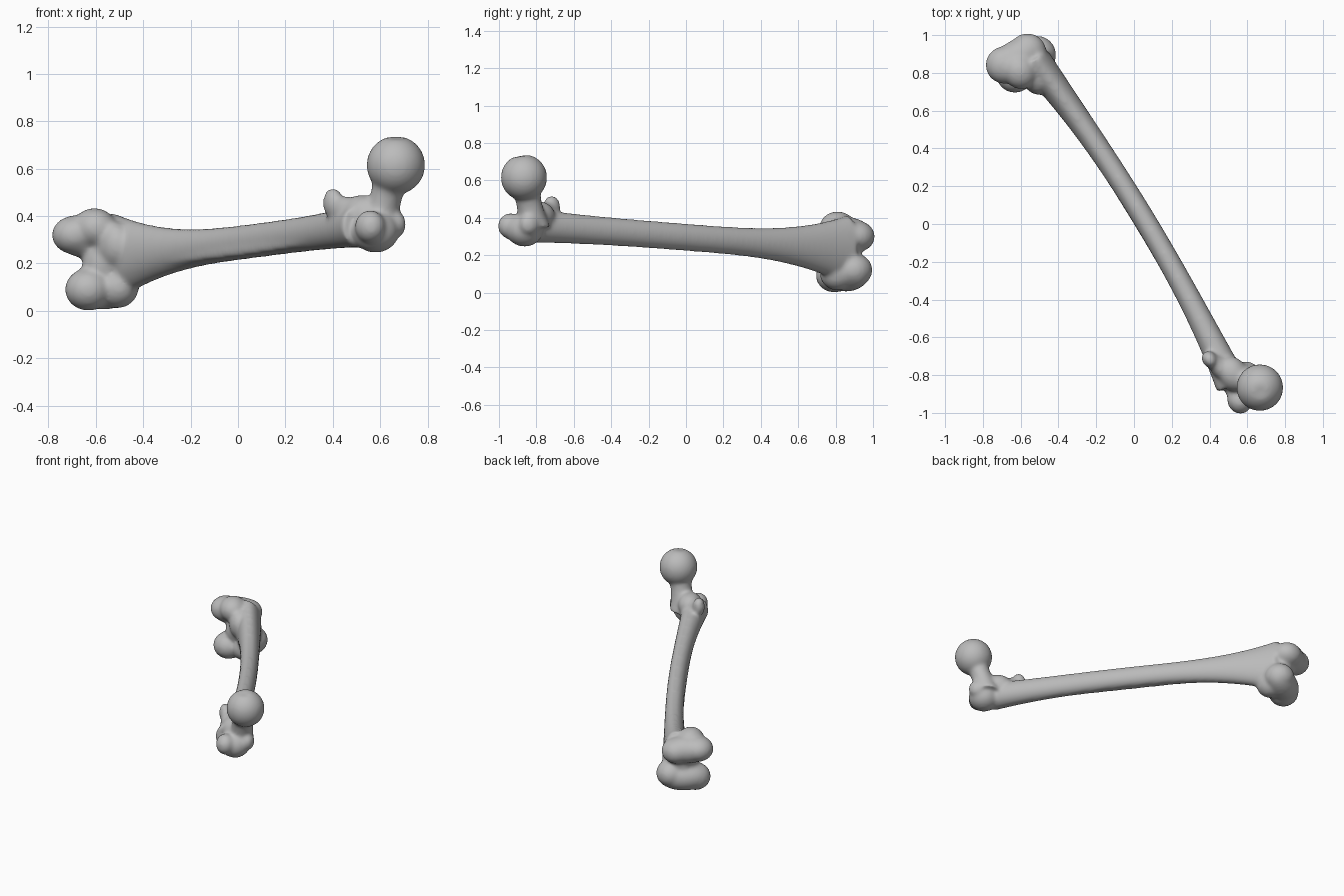
import bpy
import bmesh
import math
from mathutils import Matrix, Vector

cube = bpy.data.objects.get("Cube")
if cube:
    bpy.data.objects.remove(cube, do_unlink=True)

bm = bmesh.new()
ALONG, ACROSS, UP = Matrix.Identity(3)


def blob(along, across, up, radius, width=1, height=1):
    """Rounded lump; along runs knee to hip, across points to the bone's front."""
    place = Matrix.Translation((along, across, up))
    size = Matrix.Diagonal((radius, radius * width, radius * height, 1))
    return bmesh.ops.create_icosphere(bm, subdivisions=4, radius=1, matrix=place @ size)["verts"]


def loft(section, start, end, axis_a, axis_b, steps=24, sides=32):
    """Closed tube; section(s) gives the centre and both radii at s."""
    rings = []
    for step in range(steps + 1):
        centre, radius_a, radius_b = section(start + (end - start) * step / steps)
        ring = []
        for side in range(sides):
            turn = math.tau * side / sides
            offset = axis_a * radius_a * math.cos(turn) + axis_b * radius_b * math.sin(turn)
            ring.append(bm.verts.new(centre + offset))
        rings.append(ring)
    for ring, following in zip(rings, rings[1:]):
        for side in range(sides):
            after = (side + 1) % sides
            bm.faces.new((ring[side], ring[after], following[after], following[side]))
    bm.faces.new(rings[0])
    bm.faces.new(rings[-1])


def shaft_section(s):
    """Gently bowed shaft that flares strongly towards the knee."""
    centre = Vector((s, .065 - .06 * (s + .3) ** 2, .293 + .067 * s))
    flare = abs(s) ** 3
    tall_flare = .11 if s < 0 else .02
    return centre, .059 + .03 * flare, .073 + tall_flare * flare


def ridge_section(s):
    """Low rough line on the lower back of the shaft, fading at both ends."""
    centre, wide, tall = shaft_section(s)
    fade = 1 - (s / .8) ** 2
    centre -= ACROSS * wide * .7 + UP * tall * .5
    return centre, .02 * fade, .03 * fade


def neck_section(s):
    """Neck rising from the hip end to the ball, slimmest halfway."""
    base, top = Vector((1, .045, .35)), Vector((1.09, .075, .61))
    radius = .07 + .02 * (2 * s - 1) ** 2
    return base.lerp(top, s), radius, radius


loft(shaft_section, -1.02, .99, ACROSS, UP)
loft(ridge_section, -.7, .7, ACROSS, UP)
loft(neck_section, 0, 1, ALONG, ACROSS)

# Ball head with a small pit on top
head = blob(along=1.09, across=.08, up=.615, radius=.124)
pit = Vector((1.11, .07, .735))
for vert in head:
    depth = max(0, 1 - (vert.co - pit).length / .04)
    vert.co -= UP * depth * .014

# Large bump at the hip, its back ridge and its front corner
blob(along=1.04, across=.01, up=.335, radius=.1, height=.9)
blob(along=1.09, across=-.05, up=.355, radius=.07, width=.9)
blob(along=1.06, across=.09, up=.365, radius=.06, width=.8)

# Small bump behind the neck and the slope joining them
blob(along=.95, across=0, up=.41, radius=.1, width=.8, height=.8)
blob(along=.88, across=-.04, up=.42, radius=.08, width=.6, height=.8)
blob(along=.82, across=-.06, up=.455, radius=.05, width=.8, height=1.3)

# Upper knee knuckle: long oval, back lobe and side bump
blob(along=-1.07, across=-.04, up=.31, radius=.1, width=1.6, height=.9)
blob(along=-1.08, across=-.11, up=.32, radius=.1, height=.83)
blob(along=-1.07, across=.03, up=.3, radius=.1, height=.85)
blob(along=-1.01, across=-.06, up=.35, radius=.1, width=.9, height=.84)

# Lower knee knuckle: long oval, back lobe and side bump
blob(along=-1.03, across=-.01, up=.1, radius=.1, width=1.7, height=.95)
blob(along=-1.01, across=-.09, up=.09, radius=.1, height=.9)
blob(along=-1.03, across=.07, up=.12, radius=.1, width=.95, height=.9)
blob(along=-.96, across=.02, up=.1, radius=.1, width=.9, height=.9)

# Groove between the knuckles and the swelling behind it
blob(along=-1, across=0, up=.2, radius=.1, width=1.1, height=1.1)
blob(along=-.94, across=-.02, up=.28, radius=.1, width=.65)

# Turn the bone to its diagonal pose
bmesh.ops.recalc_face_normals(bm, faces=bm.faces)
bm.transform(Matrix.Rotation(math.atan2(-.835, .55), 4, "Z"))
mesh = bpy.data.meshes.new("thigh_bone")
bm.to_mesh(mesh)
bm.free()
bone = bpy.data.objects.new("thigh_bone", mesh)
bpy.context.collection.objects.link(bone)

# Fuse the parts into one smooth surface
fuse = bone.modifiers.new("fuse", "REMESH")
fuse.mode = "VOXEL"
fuse.voxel_size = .01
fuse.use_smooth_shade = True
soften = bone.modifiers.new("soften", "SMOOTH")
soften.factor = .5
soften.iterations = 18

# Single bone colour
material = bpy.data.materials.new("bone_grey")
material.use_nodes = True
grey = (.5, .5, .5, 1)
material.diffuse_color = grey
material.node_tree.nodes["Principled BSDF"].inputs["Base Color"].default_value = grey
mesh.materials.append(material)
